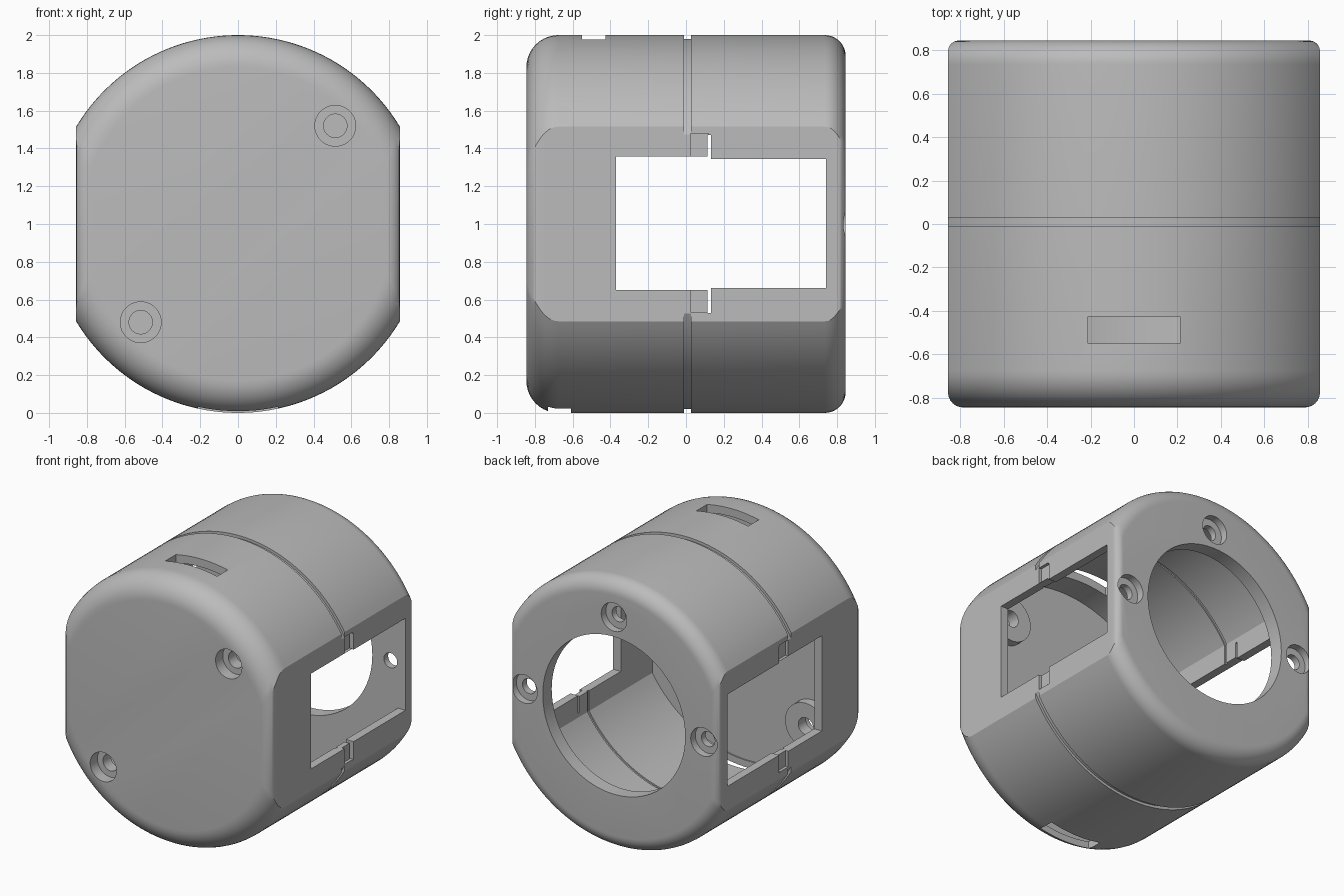
import bpy
import bmesh
import math
from mathutils import Matrix, Vector

cube = bpy.data.objects.get("Cube")
if cube:
    bpy.data.objects.remove(cube, do_unlink=True)

grey = bpy.data.materials.new("matte_grey")
grey.use_nodes = True
grey.diffuse_color = (0.5, 0.5, 0.5, 1)
grey.node_tree.nodes["Principled BSDF"].inputs["Base Color"].default_value = (0.5, 0.5, 0.5, 1)


def finish(name, bm):
    bmesh.ops.recalc_face_normals(bm, faces=bm.faces)
    mesh = bpy.data.meshes.new(name)
    bm.to_mesh(mesh)
    bm.free()
    mesh.materials.append(grey)
    obj = bpy.data.objects.new(name, mesh)
    bpy.context.collection.objects.link(obj)
    return obj


def loft(name, stations, steps=48):
    """Round section with two flat sides, lofted along y; station = (y, radius, half width)."""
    bm = bmesh.new()
    rings = []
    for y, radius, half in stations:
        start = math.acos(min(1, half / radius))
        ring = []
        for base in (0, math.pi):
            for i in range(steps + 1):
                a = base + start + (math.pi - 2 * start) * i / steps
                ring.append(bm.verts.new((radius * math.cos(a), y, 1 + radius * math.sin(a))))
        rings.append(ring)
    for a, b in zip(rings, rings[1:]):
        for i in range(len(a)):
            j = (i + 1) % len(a)
            bm.faces.new((a[i], a[j], b[j], b[i]))
    bm.faces.new(rings[0])
    bm.faces.new(rings[-1])
    return finish(name, bm)


def rod(name, x, z, radius, y0, y1, sides=48):
    """Cylinder along y."""
    bm = bmesh.new()
    place = Matrix.Translation((x, (y0 + y1) / 2, z)) @ Matrix.Rotation(math.pi / 2, 4, "X")
    bmesh.ops.create_cone(bm, cap_ends=True, segments=sides, radius1=radius,
                          radius2=radius, depth=abs(y1 - y0), matrix=place)
    return finish(name, bm)


def box(name, low, high):
    low, high = Vector(low), Vector(high)
    bm = bmesh.new()
    place = Matrix.Translation((low + high) / 2) @ Matrix.Diagonal((*(high - low), 1))
    bmesh.ops.create_cube(bm, size=1, matrix=place)
    return finish(name, bm)


def combine(target, tool, operation="DIFFERENCE"):
    """Apply a boolean and discard the tool."""
    mod = target.modifiers.new("bool", "BOOLEAN")
    mod.object, mod.operation, mod.solver = tool, operation, "EXACT"
    graph = bpy.context.evaluated_depsgraph_get()
    mesh = bpy.data.meshes.new_from_object(target.evaluated_get(graph))
    target.modifiers.remove(mod)
    target.data = mesh
    bpy.data.objects.remove(tool, do_unlink=True)


# Outer body: rounded ends, larger rounding at the front
END, RADIUS, HALF = 0.845, 1.0, 0.857


def rounding(side, big, small, count=10):
    """Stations of one rounded end, from the end face inwards."""
    result = []
    for i in range(count + 1):
        depth = big * (1 - math.cos(math.pi / 2 * i / count))

        def inset(r):
            d = min(depth, r)
            return r - math.sqrt(max(0, r * r - (r - d) ** 2))
        result.append((side * (END - depth), RADIUS - inset(big), HALF - inset(small)))
    return result


housing = loft("housing", rounding(-1, 0.17, 0.07) + rounding(1, 0.11, 0.05)[::-1])

# Hollow interior and a shallow seam inside it
combine(housing, loft("cavity", [(-0.74, 0.94, 0.795), (0.74, 0.94, 0.795)]))
combine(housing, loft("inner_seam", [(0.0, 0.95, 0.805), (0.02, 0.95, 0.805)]))

# Seam groove around the outside
groove = rod("groove", 0, 1, 1.1, -0.01, 0.027, 128)
combine(groove, rod("groove_core", 0, 1, 0.98, -0.1, 0.1, 128))
combine(housing, groove)

# Stepped windows through both flat sides
combine(housing, box("front_window", (-1.1, -0.37, 0.65), (1.1, 0.122, 1.357)))
combine(housing, box("back_window", (-1.1, 0.11, 0.662), (1.1, 0.74, 1.345)))

# Interlocking tabs: clearance gaps and recessed faces
combine(housing, box("tab_end_gap", (-1.1, 0.115, 0.53), (1.1, 0.132, 1.47)))
for side in (-1, 1):
    xs = sorted((side * 0.835, side * 1.1))
    for mid in (0.594, 1.418):
        combine(housing, box("tab_recess", (xs[0], 0.025, mid - 0.06), (xs[1], 0.12, mid + 0.06)))

# Cable slots through the top and bottom
combine(housing, box("top_slot", (-0.213, -0.55, 1.7), (0.213, -0.425, 2.2)))
combine(housing, box("bottom_slot", (-0.213, -0.73, -0.2), (0.213, -0.61, 0.3)))

# Front screw bosses with counterbored holes
for side in (-1, 1):
    x, z = side * 0.515, 1 + side * 0.52
    combine(housing, rod("boss", x, z, 0.17, -0.78, -0.67), "UNION")
    combine(housing, rod("counterbore", x, z, 0.108, -1, -0.76))
    combine(housing, rod("screw_hole", x, z, 0.062, -1, -0.6))

# Large round opening and three screw holes in the back
combine(housing, rod("opening", 0, 1, 0.585, 0.6, 1, 96))
for x, z in ((0, 1.73), (-0.735, 1), (0.735, 1)):
    combine(housing, rod("counterbore", x, z, 0.105, 0.79, 1))
    combine(housing, rod("screw_hole", x, z, 0.055, 0.6, 1))

bpy.ops.object.select_all(action="DESELECT")
housing.select_set(True)
bpy.context.view_layer.objects.active = housing
bpy.ops.object.shade_smooth_by_angle(angle=math.radians(25))
